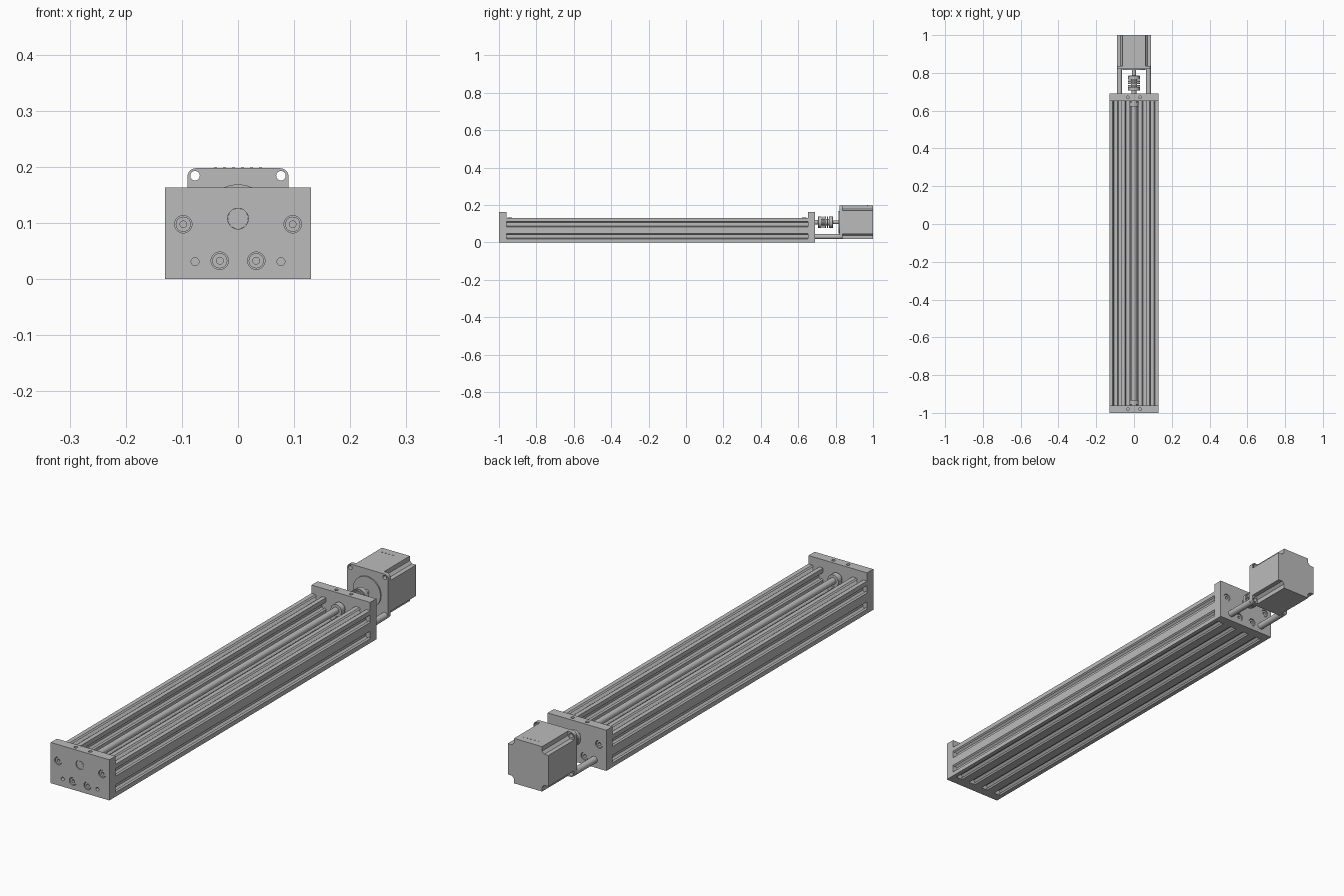
import bpy, bmesh, math
from mathutils import Vector

if "Cube" in bpy.data.objects:
    bpy.data.objects.remove(bpy.data.objects["Cube"], do_unlink=True)

grey = bpy.data.materials.new("machined_grey")
grey.use_nodes = True
grey.diffuse_color = (0.5, 0.5, 0.5, 1)
grey.node_tree.nodes["Principled BSDF"].inputs["Base Color"].default_value = (0.5, 0.5, 0.5, 1)

# main stations along the length
FRONT, BEAM_A, BEAM_B, REAR, MOTOR, BACK = -1, -0.961, 0.651, 0.69, 0.82, 1
AXIS = 0.1075      # height of screw and motor axis
CELL = 0.065       # pitch of the slotted beam
BOLT = 0.0766      # motor bolt offset
HALF = 0.09        # motor half width


def finish(name, bm, smooth=True):
    bmesh.ops.recalc_face_normals(bm, faces=bm.faces)
    mesh = bpy.data.meshes.new(name)
    bm.to_mesh(mesh)
    bm.free()
    mesh.materials.append(grey)
    obj = bpy.data.objects.new(name, mesh)
    bpy.context.collection.objects.link(obj)
    if smooth:
        shade(obj)
    return obj


def activate(obj):
    bpy.ops.object.select_all(action="DESELECT")
    obj.select_set(True)
    bpy.context.view_layer.objects.active = obj


def shade(obj):
    activate(obj)
    bpy.ops.object.shade_smooth_by_angle(angle=math.radians(30))


def prism(name, outline, y0, y1):
    """Extrude an x-z outline along y."""
    bm = bmesh.new()
    face = bm.faces.new([bm.verts.new((x, y0, z)) for x, z in outline])
    new = bmesh.ops.extrude_face_region(bm, geom=[face])["geom"]
    bmesh.ops.translate(bm, vec=(0, y1 - y0, 0),
                        verts=[v for v in new if isinstance(v, bmesh.types.BMVert)])
    return finish(name, bm)


def lathe(name, profile, x=0, z=AXIS, sides=32):
    """Turn (radius, y) points about an axis parallel to y."""
    bm = bmesh.new()
    angles = [math.tau * i / sides for i in range(sides)]
    rings = [[bm.verts.new((x + r * math.cos(a), y, z + r * math.sin(a))) for a in angles]
             for r, y in profile]
    for a, b in zip(rings, rings[1:]):
        for i in range(sides):
            j = (i + 1) % sides
            bm.faces.new((a[i], a[j], b[j], b[i]))
    bm.faces.new(rings[0])
    bm.faces.new(rings[-1])
    return finish(name, bm)


def rod(name, r, y0, y1, x=0, z=AXIS, sides=32):
    return lathe(name, [(r, y0), (r, y1)], x, z, sides)


def cut(obj, cutters):
    for c in cutters:
        c.hide_render = True
        mod = obj.modifiers.new("hole", "BOOLEAN")
        mod.operation, mod.solver, mod.object = "DIFFERENCE", "EXACT", c
        activate(obj)
        bpy.ops.object.modifier_apply(modifier=mod.name)
        bpy.data.objects.remove(c, do_unlink=True)
    shade(obj)


def box_outline(x, z0, z1):
    return [(-x, z0), (x, z0), (x, z1), (-x, z1)]


# slotted C-shaped beam: walk the outline, adding a slot in each cell
SLOT = [(-0.015, 0), (-0.010, 0.006), (-0.018, 0.006), (-0.018, 0.010), (-0.009, 0.019)]
SLOT += [(-a, d) for a, d in reversed(SLOT)]
corners = [Vector((i * CELL, j * CELL)) for i, j in
           ((-2, 0), (2, 0), (2, 2), (1, 2), (1, 1), (-1, 1), (-1, 2), (-2, 2))]
outline = []
for k, p in enumerate(corners):
    q = corners[(k + 1) % len(corners)]
    d = (q - p).normalized()
    n = Vector((-d.y, d.x))
    outline.append(p)
    for c in range(round((q - p).length / CELL)):
        mid = p + d * CELL * (c + 0.5)
        outline += [mid + d * a + n * depth for a, depth in SLOT]
prism("slotted_beam", outline, BEAM_A, BEAM_B)

# end plates with counterbores, bearing seat and top holes
SCREWS = [(s * m * CELL, m * CELL) for s in (-1, 1) for m in (0.5, 1.5)]
for label, inner, outer in (("front", BEAM_A, FRONT), ("rear", BEAM_B, REAR)):
    out = math.copysign(1, outer - inner)
    plate = prism(label + "_end_plate", box_outline(0.13, 0, 0.163), inner, outer)
    holes = [rod("cutter", 0.0155, outer - out * 0.02, outer + out * 0.01, x, z) for x, z in SCREWS]
    holes.append(rod("cutter", 0.0185, inner - out * 0.01, outer + out * 0.01))
    if label == "front":
        holes += [rod("cutter", 0.007, inner + 0.01, outer - 0.01, s * BOLT, AXIS - BOLT)
                  for s in (-1, 1)]
    for s in (-1, 1):
        drill = rod("cutter", 0.007, -0.03, 0.03, 0, 0)
        drill.rotation_euler.x = math.pi / 2
        drill.location = (s * CELL / 2, (inner + outer) / 2, 0.163)
        holes.append(drill)
    cut(plate, holes)
    # socket screws sunk in the counterbores
    face = outer - out * 0.003
    for x, z in SCREWS:
        lathe(label + "_plate_screw", [(0.0135, outer - out * 0.02), (0.0135, face),
                                       (0.006, face), (0.006, face - out * 0.01)], x, z, 24)
    # bearing and locking collar
    rod(label + "_bearing", 0.0183, inner + out * 0.001, outer - out * 0.004)
    lathe(label + "_collar", [(0.017, inner), (0.017, inner - out * 0.006),
                              (0.024, inner - out * 0.006), (0.024, inner - out * 0.03)])

# lead screw
rod("lead_screw", 0.013, FRONT + 0.002, 0.742)

# flexible coupling with relief grooves
profile = [(0.029, 0.706), (0.031, 0.708)]
for i in range(4):
    y = 0.724 + i * 0.012
    profile += [(0.031, y), (0.017, y), (0.017, y + 0.005), (0.031, y + 0.005)]
profile += [(0.031, 0.784), (0.029, 0.786)]
lathe("shaft_coupling", profile)

# motor flange with rounded corners and open bolt holes
R = 0.015
rounded = []
for k, (sx, sz) in enumerate(((1, 1), (-1, 1), (-1, -1), (1, -1))):
    for i in range(7):
        a = (k + i / 6) * math.pi / 2
        rounded.append((sx * (HALF - R) + R * math.cos(a),
                        AXIS + sz * (HALF - R) + R * math.sin(a)))
flange = prism("motor_flange", rounded, MOTOR, MOTOR + 0.017)
cut(flange, [rod("cutter", 0.0085, MOTOR - 0.02, MOTOR + 0.03, sx * BOLT, AXIS + sz * BOLT)
             for sx in (-1, 1) for sz in (-1, 1)])

# motor body with notched corners
corner = [(HALF, 0.062), (0.072, 0.062), (0.062, 0.072), (0.062, HALF)]
body = []
for k in range(4):
    c, s = round(math.cos(k * math.pi / 2)), round(math.sin(k * math.pi / 2))
    body += [(c * x - s * z, AXIS + s * x + c * z) for x, z in corner]
prism("motor_body", body, MOTOR + 0.017, BACK)

# motor boss and shaft
rod("motor_boss", 0.061, MOTOR - 0.005, MOTOR + 0.001, sides=48)
rod("motor_shaft", 0.010, 0.75, MOTOR)

# row of wire ports on top of the motor
for i in range(6):
    port = rod("wire_port", 0.003, -0.001, 0.001, 0, 0, 12)
    port.rotation_euler.x = math.pi / 2
    port.location = ((i - 2.5) * 0.016, 0.97, AXIS + HALF)

# standoffs between rear plate and motor
for label, s in (("left", 1), ("right", -1)):
    rod(label + "_standoff", 0.0135, REAR, MOTOR, s * BOLT, AXIS - BOLT)
